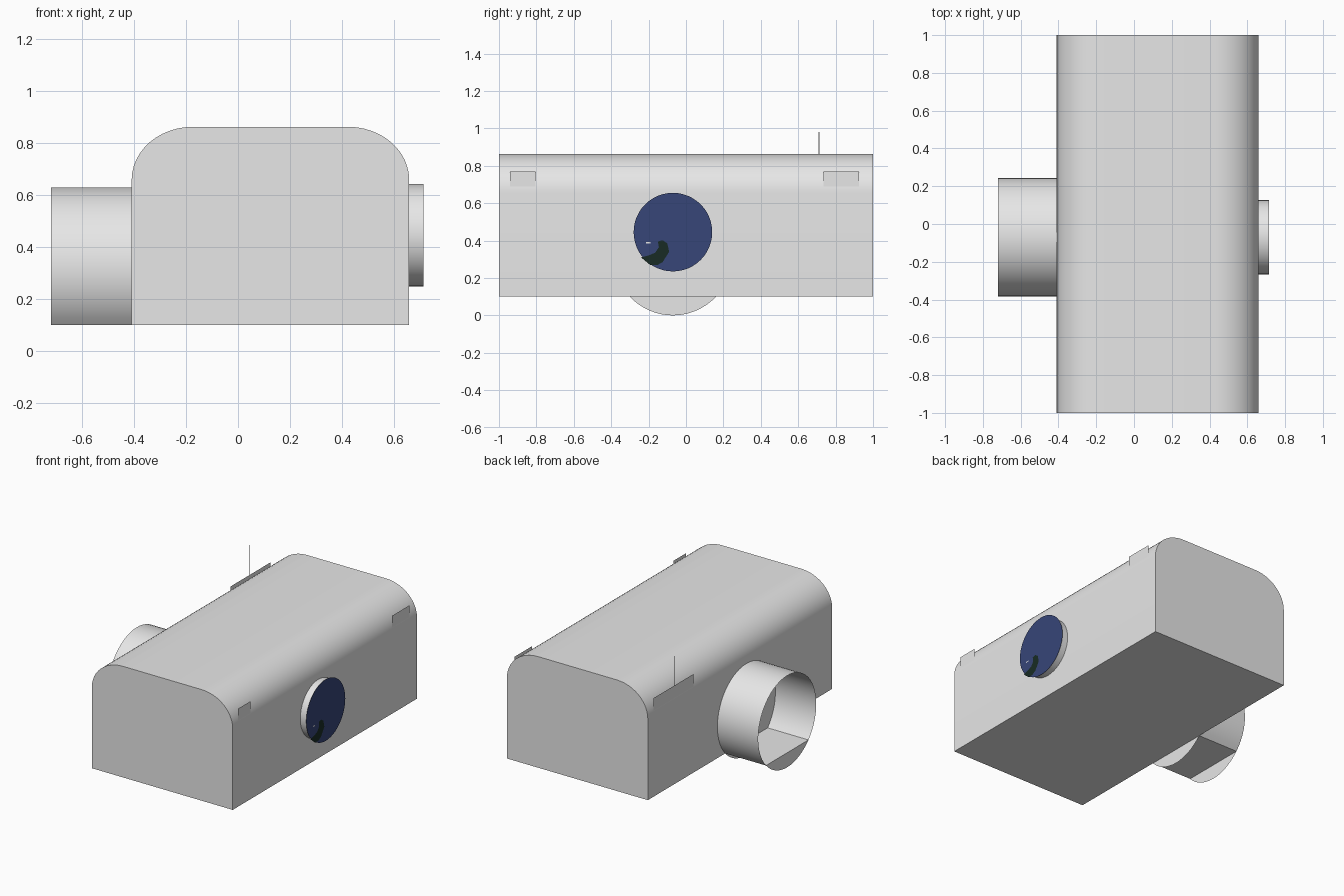
import bpy, math
from mathutils import Vector

if "Cube" in bpy.data.objects:
    bpy.data.objects.remove(bpy.data.objects["Cube"])


def material(name, rgb):
    m = bpy.data.materials.new(name)
    m.diffuse_color = (*rgb, 1)
    m.use_nodes = True
    m.node_tree.nodes["Principled BSDF"].inputs["Base Color"].default_value = m.diffuse_color
    return m


GREY = material("light grey", (0.8, 0.8, 0.8))
BLUE = material("lens blue", (0.038, 0.061, 0.19))
GREEN = material("dark green", (0.009, 0.024, 0.018))
WHITE = material("glint white", (0.8, 0.8, 0.8))


def mesh_object(name, verts, faces, mat, smooth=False):
    me = bpy.data.meshes.new(name)
    me.from_pydata(verts, [], faces)
    me.materials.append(mat)
    ob = bpy.data.objects.new(name, me)
    bpy.context.collection.objects.link(ob)
    if smooth:
        bpy.ops.object.select_all(action='DESELECT')
        ob.select_set(True)
        bpy.context.view_layer.objects.active = ob
        bpy.ops.object.shade_smooth_by_angle(angle=math.radians(35))
    return ob


def plate(name, x, outline, mat, facing=1):
    """Flat sheet in a plane of constant x; outline is (y, z) points."""
    area = sum(a[0] * b[1] - b[0] * a[1]
               for a, b in zip(outline, outline[1:] + outline[:1]))
    pts = outline if area * facing > 0 else outline[::-1]
    return mesh_object(name, [(x, y, z) for y, z in pts],
                       [list(range(len(pts)))], mat)


def rect(y0, y1, z0, z1):
    return [(y0, z0), (y1, z0), (y1, z1), (y0, z1)]


def arc(cy, cz, r, a0, a1, n):
    return [(cy + r * math.cos(a0 + (a1 - a0) * i / n),
             cz + r * math.sin(a0 + (a1 - a0) * i / n)) for i in range(n + 1)]


def sleeve(name, outline, x0, x1, mat):
    """Open sheet swept along x from a (y, z) path, counter-clockwise."""
    n = len(outline)
    verts = [(x, y, z) for x in (x0, x1) for y, z in outline]
    faces = [(i, n + i, n + i + 1, i + 1)[::-1] for i in range(n - 1)]
    return mesh_object(name, verts, faces, mat, True)


# Body: arched-corner profile extruded along y
X0, X1, Z0, Z1, RX, RZ, N = -0.41, 0.66, 0.10, 0.863, 0.235, 0.205, 12
profile = [(X0, Z0), (X1, Z0)]
for cx, start in ((X1 - RX, 0), (X0 + RX, math.pi / 2)):
    for i in range(N + 1):
        a = start + math.pi / 2 * i / N
        profile.append((cx + RX * math.cos(a), Z1 - RZ + RZ * math.sin(a)))
n = len(profile)
verts = [(x, y, z) for y in (-1, 1) for x, z in profile]
faces = [list(range(n)), list(range(2 * n - 1, n - 1, -1))]
faces += [(i, n + i, n + (i + 1) % n, (i + 1) % n) for i in range(n)]
mesh_object("body", verts, faces, GREY, True)

# Rear barrel: thin open tube, flattened where it meets the base level
CY, CZ, R, XE = -0.07, 0.315, 0.315, -0.72
a = math.asin((Z0 - CZ) / R)
half = R * math.cos(a)
sleeve("barrel", arc(CY, CZ, R, a, math.pi - a, 40), XE, X0, GREY)
mesh_object("barrel_floor",
            [(XE, CY - half, Z0), (XE, CY + half, Z0),
             (X0, CY + half, Z0), (X0, CY - half, Z0)], [(0, 1, 2, 3)], GREY)

# Thin rounded feet hanging under both ends of the barrel
for name, x in (("barrel_foot_outer", XE), ("barrel_foot_inner", X0)):
    plate(name, x, arc(CY, CZ, R, math.pi - a, 2 * math.pi + a, 16), GREY)

# Lens mount and lens
LY, LZ = -0.07, 0.445
sleeve("lens_mount", arc(LY, LZ, 0.197, 0, 2 * math.pi, 40), 0.655, 0.716, GREY)
circle = arc(LY, LZ, 0.21, 0, 2 * math.pi, 48)[:-1]
plate("lens", 0.717, circle, BLUE)
plate("lens_back", 0.714, circle, BLUE, -1)

# Painted reflection details on the lens
plate("lens_reflection", 0.719,
      [(-0.15, 0.395), (-0.125, 0.402), (-0.10, 0.385), (-0.09, 0.34),
       (-0.125, 0.285), (-0.155, 0.268), (-0.19, 0.268), (-0.24, 0.31),
       (-0.20, 0.32), (-0.165, 0.335), (-0.145, 0.365)], GREEN)
plate("lens_glint", 0.719, rect(-0.215, -0.19, 0.384, 0.391), WHITE)

# Upright tabs on the shoulders, and the thin antenna
plate("tab_right_front", 0.657, rect(-0.94, -0.805, 0.685, 0.77), GREY)
plate("tab_right_back", 0.657, rect(0.735, 0.925, 0.685, 0.77), GREY)
plate("tab_left", -0.408, rect(0.50, 0.935, 0.69, 0.775), GREY, -1)
plate("antenna", -0.408, rect(0.708, 0.713, 0.77, 0.98), GREY, -1)
